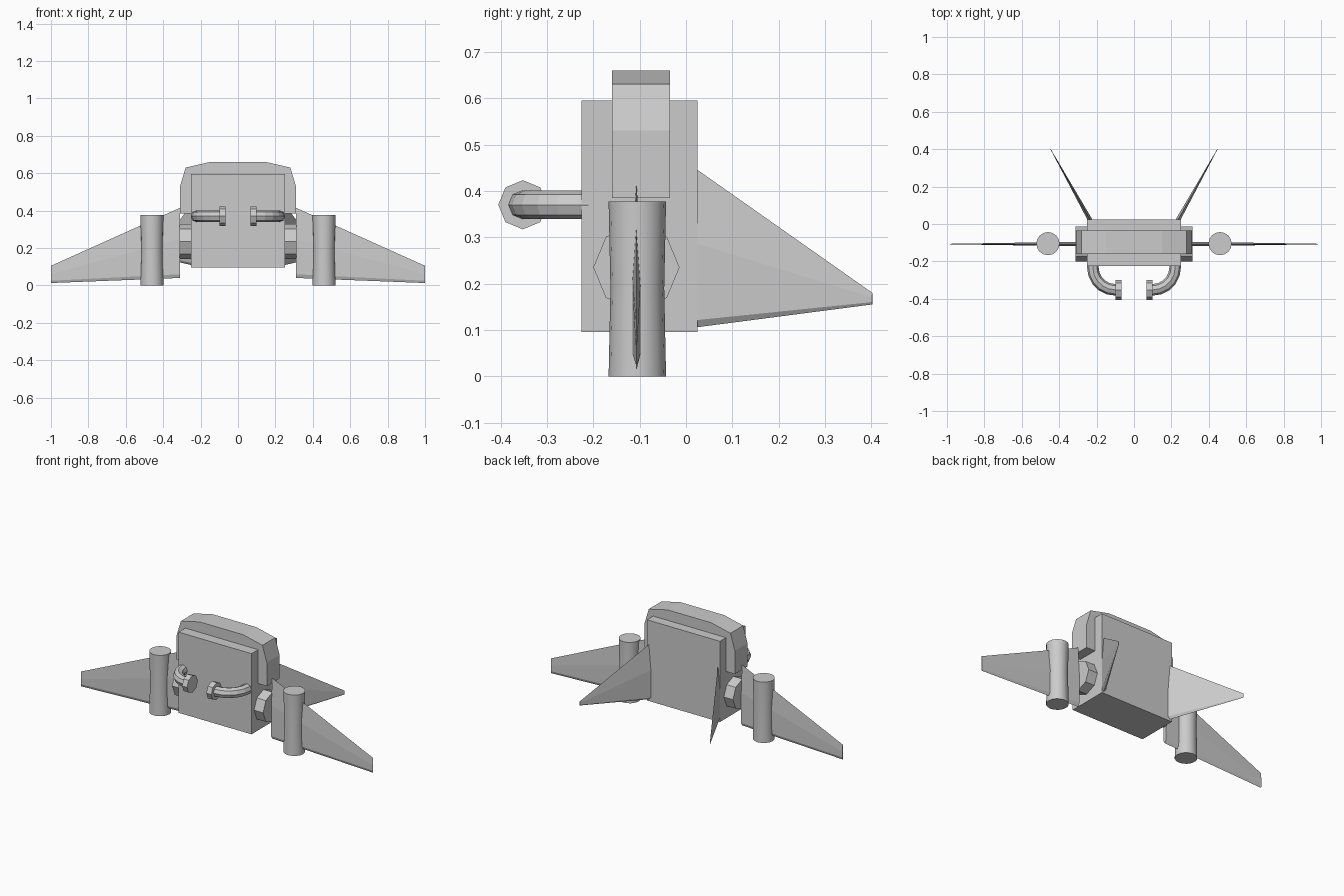
import bpy, bmesh, math
from mathutils import Vector, Matrix

if "Cube" in bpy.data.objects:
    bpy.data.objects.remove(bpy.data.objects["Cube"])

grey = bpy.data.materials.new("plain grey")
grey.diffuse_color = (0.6, 0.6, 0.6, 1)
grey.use_nodes = True
grey.node_tree.nodes["Principled BSDF"].inputs["Base Color"].default_value = grey.diffuse_color


def finish(name, bm):
    bmesh.ops.recalc_face_normals(bm, faces=bm.faces)
    mesh = bpy.data.meshes.new(name)
    bm.to_mesh(mesh)
    bm.free()
    mesh.materials.append(grey)
    ob = bpy.data.objects.new(name, mesh)
    bpy.context.collection.objects.link(ob)
    return ob


def loft(name, rings):
    """Join matching rings of points and cap both ends."""
    bm = bmesh.new()
    rows = [[bm.verts.new(p) for p in ring] for ring in rings]
    n = len(rows[0])
    for a, b in zip(rows, rows[1:]):
        for i in range(n):
            j = (i + 1) % n
            bm.faces.new((a[i], a[j], b[j], b[i]))
    bm.faces.new(rows[0])
    bm.faces.new(rows[-1][::-1])
    return finish(name, bm)


def ring(center, axis_u, axis_v, r, sides):
    c, u, v = Vector(center), Vector(axis_u), Vector(axis_v)
    return [c + r * (math.cos(k) * u + math.sin(k) * v)
            for k in (2 * math.pi * i / sides for i in range(sides))]


def blade(name, root, tip, side, root_z, tip_z, thick):
    """Thin fin with a pointed hexagonal section; z lists run top to bottom."""
    rings = []
    for base, zs, t in ((root, root_z, thick), (tip, tip_z, 0.001)):
        b, s = Vector((*base, 0)), Vector((*side, 0)) * t
        up = Vector((0, 0, 1))
        rings.append([b + up * zs[0], b + s + up * zs[1], b + s + up * zs[2],
                      b + up * zs[3], b - s + up * zs[2], b - s + up * zs[1]])
    return loft(name, rings)


# Main box
bm = bmesh.new()
bmesh.ops.create_cube(bm, size=1, matrix=Matrix.Translation((0, -0.1, 0.345))
                      @ Matrix.Diagonal((0.5, 0.25, 0.5, 1)))
finish("body", bm)

# Bevelled band over the top and down both flanks
half = [(0.31, 0.385), (0.31, 0.53), (0.28, 0.63), (0.15, 0.66)]
outline = half + [(0, 0.66)] + [(-x, z) for x, z in half[::-1]]
loft("top_band", [[(x, y, z) for x, z in outline] for y in (-0.16, -0.035)])

X, Y, Z = (1, 0, 0), (0, 1, 0), (0, 0, 1)
for s, label in ((-1, "left"), (1, "right")):
    # Octagonal wing mount
    loft(label + "_wing_mount",
         [ring((s * x, -0.107, 0.235), Y, Z, 0.093, 8) for x in (0.25, 0.312)])

    # Wing
    blade(label + "_wing", (s * 0.31, -0.107), (s * 1.0, -0.107), Y[:2],
          (0.415, 0.25, 0.06, 0.04), (0.105, 0.06, 0.025, 0.013), 0.012)

    # Slightly waisted thruster
    ob = loft(label + "_thruster",
              [ring((s * 0.46, -0.105, z), X, Y, r, 16)
               for z, r in ((0, 0.062), (0.19, 0.058), (0.377, 0.062))])
    bpy.context.view_layer.objects.active = ob
    ob.select_set(True)
    bpy.ops.object.shade_smooth_by_angle(angle=math.radians(30))
    ob.select_set(False)

    # Splayed rear fin
    d = Vector((s * 0.21, 0.375)).normalized()
    blade(label + "_tail_fin", (s * 0.233, 0.018), (s * 0.447, 0.402),
          (-d.y, d.x), (0.45, 0.29, 0.12, 0.105), (0.18, 0.17, 0.16, 0.155), 0.012)

    # Curved octagonal control arm, swept inwards
    rings = []
    for i in range(6):
        a = math.pi / 2 * i / 5
        out = (s * math.cos(a), -math.sin(a), 0)
        center = (s * (0.10 + 0.12 * math.cos(a)), -0.232 - 0.12 * math.sin(a), 0.37)
        rings.append(ring(center, out, Z, 0.031, 8))
    rings.insert(0, ring((s * 0.22, -0.21, 0.37), (s, 0, 0), Z, 0.031, 8))
    loft(label + "_control_arm", rings)

    # Octagonal grip at the end of the arm
    loft(label + "_grip",
         [ring((s * x, -0.352, 0.37), Y, Z, 0.053, 8) for x in (0.066, 0.1)])
